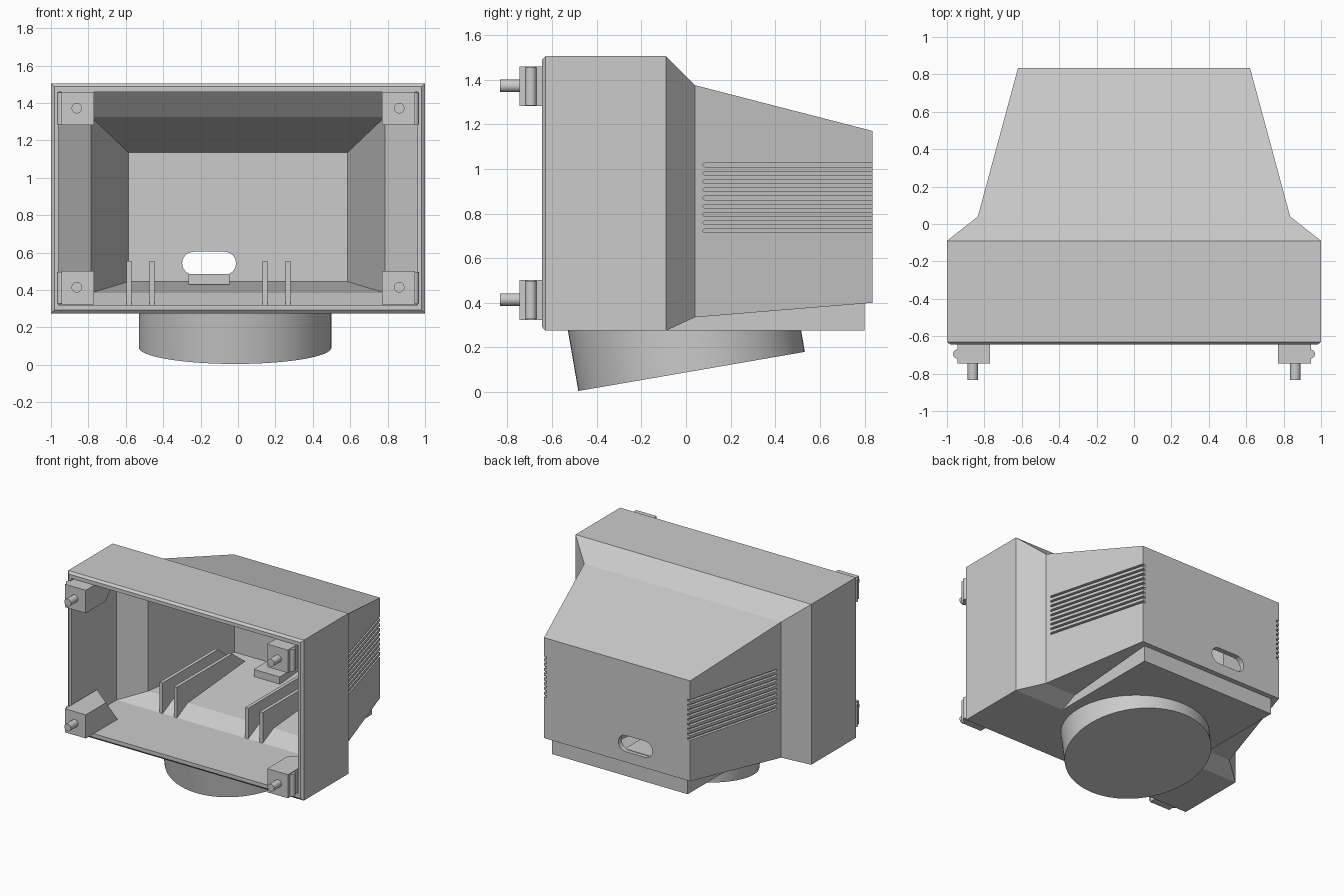
import bpy, bmesh
from math import radians, sin, cos, pi
from mathutils import Vector, Matrix

old = bpy.data.objects.get("Cube")
if old:
    bpy.data.objects.remove(old, do_unlink=True)

grey = bpy.data.materials.new("plain_grey")
grey.use_nodes = True
grey.diffuse_color = (0.6, 0.6, 0.6, 1)
grey.node_tree.nodes["Principled BSDF"].inputs["Base Color"].default_value = (0.6, 0.6, 0.6, 1)


def finish(name, bm, smooth=False):
    """Turn a bmesh into a named grey object."""
    bmesh.ops.recalc_face_normals(bm, faces=bm.faces[:])
    mesh = bpy.data.meshes.new(name)
    bm.to_mesh(mesh)
    bm.free()
    mesh.materials.append(grey)
    obj = bpy.data.objects.new(name, mesh)
    bpy.context.collection.objects.link(obj)
    if smooth:
        bpy.ops.object.select_all(action='DESELECT')
        bpy.context.view_layer.objects.active = obj
        obj.select_set(True)
        bpy.ops.object.shade_smooth_by_angle(angle=radians(35))
    return obj


def prism(bm, points, sweep):
    """Extrude a flat outline along a vector."""
    face = bm.faces.new([bm.verts.new(p) for p in points])
    new = bmesh.ops.extrude_face_region(bm, geom=[face], use_keep_orig=True)
    moved = [v for v in new["geom"] if isinstance(v, bmesh.types.BMVert)]
    bmesh.ops.translate(bm, verts=moved, vec=sweep)


def stadium(start, along, length, radius, steps=8):
    """Outline of a slot with round ends, upright in z."""
    up, points = Vector((0, 0, 1)), []
    for end, turn in ((start + along * length, -pi / 2), (start, pi / 2)):
        for i in range(steps + 1):
            a = turn + pi * i / steps
            points.append(end + (along * cos(a) + up * sin(a)) * radius)
    return points


def cut(obj, cutter):
    """Subtract a cutter and discard it."""
    mod = obj.modifiers.new("cut", 'BOOLEAN')
    mod.operation = 'DIFFERENCE'
    mod.solver = 'EXACT'
    mod.object = cutter
    bpy.ops.object.select_all(action='DESELECT')
    bpy.context.view_layer.objects.active = obj
    obj.select_set(True)
    bpy.ops.object.modifier_apply(modifier=mod.name)
    bpy.data.objects.remove(cutter, do_unlink=True)


# Hollow housing: rectangles lofted down the outside, round the rim and back inside
sections = [  # y, half width, bottom, top
    (0.835, 0.62, 0.40, 1.17), (0.04, 0.835, 0.335, 1.375),
    (-0.09, 1.0, 0.275, 1.505), (-0.63, 1.0, 0.275, 1.505),
    (-0.645, 0.982, 0.292, 1.488), (-0.645, 0.96, 0.32, 1.46),
    (-0.10, 0.96, 0.32, 1.46), (0.03, 0.785, 0.385, 1.325),
    (0.795, 0.585, 0.445, 1.135),
]
bm = bmesh.new()
rings = [[bm.verts.new(p) for p in ((-w, y, b), (w, y, b), (w, y, t), (-w, y, t))]
         for y, w, b, t in sections]
for r, s in zip(rings, rings[1:]):
    for i in range(4):
        j = (i + 1) % 4
        bm.faces.new((r[i], r[j], s[j], s[i]))
bm.faces.new(rings[0])
bm.faces.new(rings[-1])
housing = finish("housing", bm)

# Cable slot through the back wall
bm = bmesh.new()
prism(bm, stadium(Vector((-0.237, 0.7, 0.543)), Vector((1, 0, 0)), 0.165, 0.062), (0, 0.3, 0))
cut(housing, finish("slot_cutter", bm))

# Cooling grooves along both sides, open at the rear corner
for side in (-1, 1):
    bm = bmesh.new()
    along = Vector((-0.215 * side, 0.795, 0)).normalized()
    out = Vector((along.y * side, -along.x * side, 0))
    start = Vector((0.835 * side, 0.04, 0)) + along * 0.045
    for row in range(9):
        p = start - out * 0.022 + Vector((0, 0, 0.722 + 0.0369 * row))
        prism(bm, stadium(p, along, 0.85, 0.008, 4), out * 0.06)
    cut(housing, finish("groove_cutter", bm))

# Flat platform under the tapered rear
bm = bmesh.new()
outline = [(-0.09, 0.275), (0.80, 0.275), (0.80, 0.42), (0.04, 0.36), (-0.09, 0.30)]
prism(bm, [(-0.575, y, z) for y, z in outline], (1.15, 0, 0))
finish("underside_platform", bm)

# Tilted round foot, trimmed inside the housing floor
bm = bmesh.new()
tilt = (Matrix.Translation((-0.015, 0.025, 0.0925)) @ Matrix.Rotation(radians(9.8), 4, 'X')
        @ Matrix.Translation((0, 0, 0.3)))
bmesh.ops.create_cone(bm, cap_ends=True, segments=64, radius1=0.515, radius2=0.515,
                      depth=0.6, matrix=tilt)
trim = bmesh.ops.bisect_plane(bm, geom=bm.verts[:] + bm.edges[:] + bm.faces[:],
                              plane_co=(0, 0, 0.29), plane_no=(0, 0, 1), clear_outer=True)
bmesh.ops.edgeloop_fill(bm, edges=[e for e in trim["geom_cut"] if isinstance(e, bmesh.types.BMEdge)])
finish("round_foot", bm, smooth=True)

# Upright support ribs on the inner floor
rib = [(-0.10, 0.31), (-0.10, 0.555), (0.57, 0.555), (0.75, 0.42), (0.03, 0.36)]
for n, x in enumerate((-0.595, -0.473, 0.131, 0.254)):
    bm = bmesh.new()
    prism(bm, [(x, y, z) for y, z in rib], (0.026, 0, 0))
    finish(f"support_rib_{n + 1}", bm)

# Small shelf below the cable slot
bm = bmesh.new()
prism(bm, [(-0.265, 0.57, z) for z in (0.43, 0.485)] + [(-0.045, 0.57, z) for z in (0.485, 0.43)],
      (0, 0.235, 0))
finish("cable_shelf", bm)

# Corner mounts: block with a clipped inner corner, snap ridge and pin
for side, side_name in ((1, "left"), (-1, "right")):
    for edge, inner, level in ((0.322, 0.503, "lower"), (1.458, 1.282, "upper")):
        name = f"{level}_{side_name}"
        middle = (edge + inner) / 2
        bm = bmesh.new()
        corners = [(0.945, edge), (0.77, edge), (0.77, inner), (0.945, inner)]
        prism(bm, [(x * side, -0.745, z) for x, z in corners], (0, 0.385, 0))
        for v in bm.verts:
            if v.co.y > -0.5 and abs(v.co.x) < 0.8 and abs(v.co.z - inner) < 0.01:
                v.co.y = -0.5
        bmesh.ops.triangulate(bm, faces=[f for f in bm.faces if all(v.co.y > -0.6 for v in f.verts)])
        finish("mount_block_" + name, bm)

        bm = bmesh.new()
        bmesh.ops.create_cone(bm, cap_ends=True, segments=20, radius1=0.025, radius2=0.025,
                              depth=0.17, matrix=Matrix.Translation((0.943 * side, -0.695, middle)))
        finish("snap_ridge_" + name, bm, smooth=True)

        bm = bmesh.new()
        place = Matrix.Translation((0.862 * side, -0.78, middle + 0.002)) @ Matrix.Rotation(pi / 2, 4, 'X')
        bmesh.ops.create_cone(bm, cap_ends=True, segments=24, radius1=0.028, radius2=0.028,
                              depth=0.106, matrix=place)
        finish("mount_pin_" + name, bm, smooth=True)
